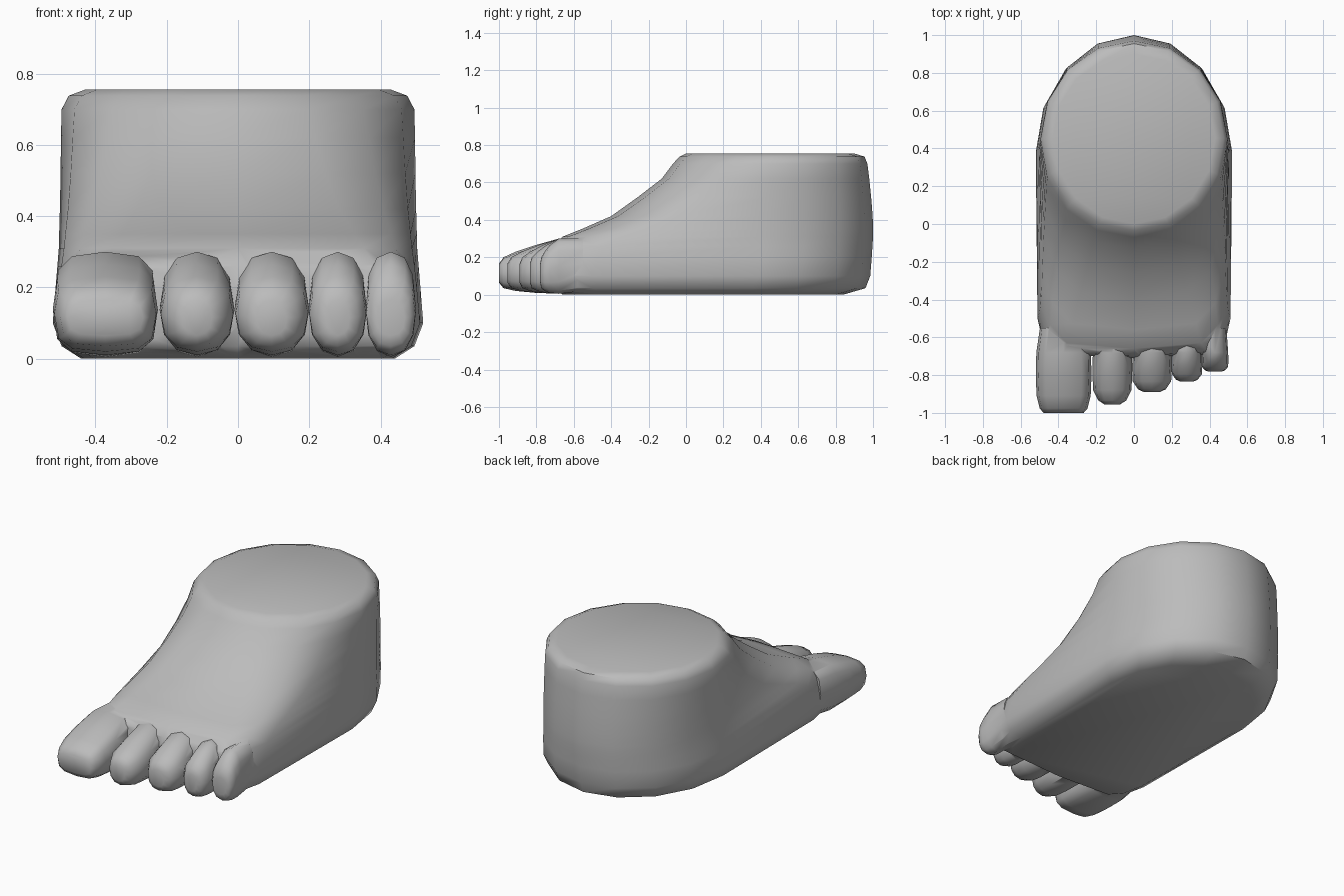
import bpy, bmesh, math

if "Cube" in bpy.data.objects:
    bpy.data.objects.remove(bpy.data.objects["Cube"])

mat = bpy.data.materials.new("plain grey")
mat.diffuse_color = (0.5, 0.5, 0.5, 1)
mat.use_nodes = True
mat.node_tree.nodes["Principled BSDF"].inputs["Base Color"].default_value = mat.diffuse_color


def spow(v, e):
    return math.copysign(abs(v) ** e, v) if abs(v) > 1e-6 else 0.0


def loft(name, rings):
    bm = bmesh.new()
    loops = [[bm.verts.new(p) for p in r] for r in rings]
    n = len(loops[0])
    for a, b in zip(loops, loops[1:]):
        for i in range(n):
            j = (i + 1) % n
            bm.faces.new((a[i], a[j], b[j], b[i]))
    bm.faces.new(loops[0][::-1])
    bm.faces.new(loops[-1])
    bmesh.ops.recalc_face_normals(bm, faces=bm.faces)
    me = bpy.data.meshes.new(name)
    bm.to_mesh(me)
    bm.free()
    me.materials.append(mat)
    ob = bpy.data.objects.new(name, me)
    bpy.context.collection.objects.link(ob)
    return ob


def slice_ring(z, w, back, mid, front, p):
    # round heel half, squarer front half
    pts = []
    for i in range(16):
        t = math.tau * i / 16
        c, s = math.cos(t), math.sin(t)
        if s >= -1e-6:
            pts.append((w * c, mid + (back - mid) * s, z))
        else:
            pts.append((w * spow(c, 2 / p), mid + (mid - front) * spow(s, 2 / p), z))
    return pts


# foot body: z, half width, back y, widest y, front y, front squareness
body = loft("foot", [slice_ring(*r) for r in (
    (0.0, 0.44, 0.84, 0.33, -0.66, 8),
    (0.035, 0.495, 0.96, 0.36, -0.70, 9),
    (0.10, 0.52, 0.985, 0.38, -0.71, 9),
    (0.20, 0.512, 0.993, 0.40, -0.71, 8),
    (0.26, 0.507, 0.997, 0.40, -0.70, 7),
    (0.31, 0.503, 1.0, 0.41, -0.66, 5.5),
    (0.35, 0.502, 1.0, 0.41, -0.56, 4.5),
    (0.42, 0.50, 0.998, 0.42, -0.40, 3.4),
    (0.52, 0.498, 0.99, 0.43, -0.26, 2.7),
    (0.62, 0.497, 0.98, 0.44, -0.13, 2.3),
    (0.70, 0.495, 0.97, 0.45, -0.07, 2.1),
    (0.738, 0.475, 0.955, 0.455, -0.035, 2),
    (0.755, 0.43, 0.90, 0.455, 0.0, 2),
)])


# toes: inner x, outer x, tip y, squareness, tip width factor
def toe(name, x0, x1, tip, p, k):
    cx, w = (x0 + x1) / 2, (x1 - x0) / 2
    L = -0.70 - tip
    rings = []
    for y, f, lo, hi in ((-0.55, 0.85, 0.02, 0.30), (-0.68, 0.98, 0.005, 0.30),
                         (-0.70 - L * 0.35, 1.0, 0.01, 0.265),
                         (-0.70 - L * 0.70, 0.97, 0.02, 0.23),
                         (-0.70 - L * 0.92, 0.5 + k / 2, 0.035, 0.20),
                         (tip, k, 0.065, 0.165)):
        cz, h = (lo + hi) / 2, (hi - lo) / 2
        rings.append([(cx + w * f * spow(math.cos(math.tau * i / 12), 2 / p), y,
                       cz + h * spow(math.sin(math.tau * i / 12), 2 / p)) for i in range(12)])
    return loft(name, rings)


toes = [toe("big_toe", -0.52, -0.225, -1.0, 3.2, 0.72),
        toe("second_toe", -0.22, -0.01, -0.955, 2.3, 0.4),
        toe("middle_toe", -0.01, 0.20, -0.89, 2.3, 0.4),
        toe("fourth_toe", 0.198, 0.362, -0.835, 2.3, 0.4),
        toe("little_toe", 0.358, 0.50, -0.78, 2.4, 0.55)]

# fuse toes into the foot
bpy.context.view_layer.objects.active = body
body.select_set(True)
for t in toes:
    m = body.modifiers.new("fuse", "BOOLEAN")
    m.operation, m.solver, m.object = "UNION", "EXACT", t
    bpy.ops.object.modifier_apply(modifier=m.name)
    bpy.data.objects.remove(t, do_unlink=True)
bpy.ops.object.shade_smooth_by_angle(angle=math.radians(50))
